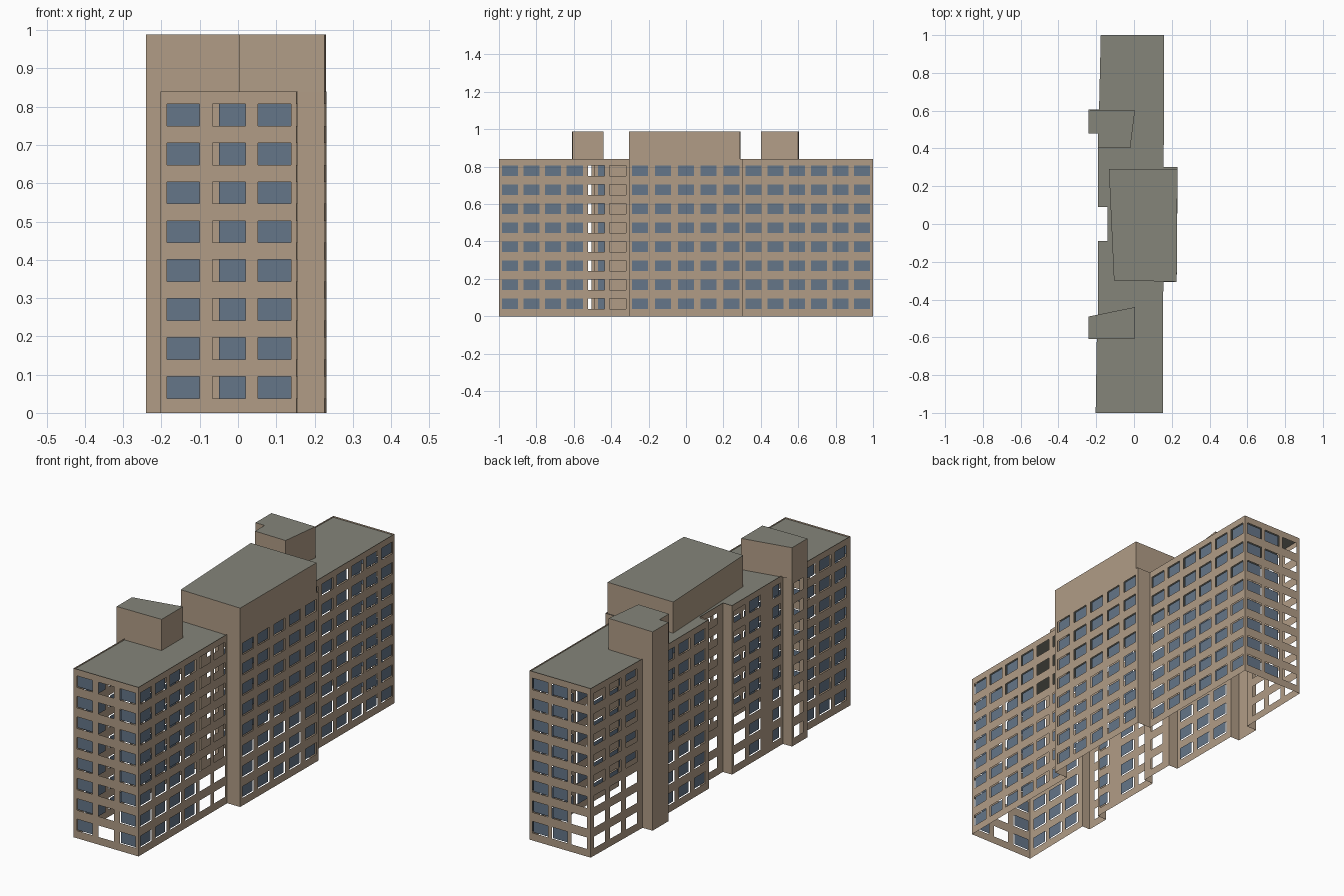
import bpy
import bmesh
from mathutils import Vector

cube = bpy.data.objects.get("Cube")
if cube:
    bpy.data.objects.remove(cube, do_unlink=True)


def material(name, rgb):
    m = bpy.data.materials.new(name)
    m.use_nodes = True
    m.diffuse_color = (*rgb, 1)
    m.node_tree.nodes["Principled BSDF"].inputs["Base Color"].default_value = (*rgb, 1)
    return m


TAN = material("tan wall", (0.44, 0.335, 0.24))
GLASS = material("blue grey glass", (0.13, 0.18, 0.25))
ROOF = material("grey roof", (0.235, 0.235, 0.195))

WALL_TOP, ROOF_Z, PENT_TOP = 0.84, 0.833, 0.988
FLOORS, PITCH, SILL, HEAD = 8, 0.1017, 0.038, 0.095
WIDTH, RECESS = 0.086, 0.007


def finish(bm, name, *mats):
    bmesh.ops.remove_doubles(bm, verts=bm.verts, dist=0.0001)
    mesh = bpy.data.meshes.new(name)
    bm.to_mesh(mesh)
    bm.free()
    for m in mats:
        mesh.materials.append(m)
    obj = bpy.data.objects.new(name, mesh)
    bpy.context.collection.objects.link(obj)
    return obj


def quad(bm, a, b, z0, z1):
    pts = ((a, z0), (b, z0), (b, z1), (a, z1))
    bm.faces.new([bm.verts.new((p.x, p.y, z)) for p, z in pts])


def wall(walls, glass, start, end, columns):
    """Wall strip with window holes; columns hold (centre, glazed, width)."""
    a, b = Vector(start), Vector(end)
    axis = 0 if abs(b.x - a.x) > abs(b.y - a.y) else 1
    span = b[axis] - a[axis]
    inward = Vector((a.y - b.y, b.x - a.x)).normalized() * RECESS
    spot = lambda t: a.lerp(b, t)
    last = 0.0
    holes = []
    for c, glazed, w in columns:
        ts = sorted(((c - w / 2 - a[axis]) / span, (c + w / 2 - a[axis]) / span))
        holes.append((ts[0], ts[1], glazed))
    for t0, t1, glazed in sorted(holes):
        quad(walls, spot(last), spot(t0), 0, WALL_TOP)
        below = 0.0
        for floor in range(FLOORS):
            sill, head = SILL + PITCH * floor, HEAD + PITCH * floor
            quad(walls, spot(t0), spot(t1), below, sill)
            below = head
            if glazed:
                # two panes per window
                mid = (t0 + t1) / 2
                for u, v in ((t0, mid), (mid, t1)):
                    quad(glass, spot(u) + inward, spot(v) + inward, sill, head)
        quad(walls, spot(t0), spot(t1), below, WALL_TOP)
        last = t1
    quad(walls, spot(last), b, 0, WALL_TOP)


def row(first, step, count, open_ones=()):
    return [(first + step * i, i not in open_ones, WIDTH) for i in range(count)]


# Ground plan, anticlockwise: each corner with the windows of the wall that follows it
plan = [
    ((-0.203, -1), row(-0.143, 0.119, 3, (1,))),            # front end
    ((0.153, -1), row(-0.94, 0.115, 6, (4, 5))),            # left side, front wing
    ((0.155, -0.306), []),
    ((0.226, -0.306), row(-0.245, 0.122, 5)),               # projecting centre block
    ((0.231, 0.303), []),
    ((0.157, 0.303), row(0.362, 0.116, 6)),                 # left side, back wing
    ((0.16, 1), row(-0.113, 0.107, 3, (0,))),               # back end
    ((-0.176, 1), row(0.69, 0.121, 3, (0, 1, 2))),          # right side, back wing
    ((-0.185, 0.605), []),
    ((-0.24, 0.605), []),                                   # back stair tower
    ((-0.24, 0.48), []),
    ((-0.19, 0.48), row(0.16, 0.123, 3)),
    ((-0.19, 0.09), []),
    ((-0.14, 0.09), row(0.0, 0.1, 1, (0,))),                # notch
    ((-0.14, -0.09), []),
    ((-0.19, -0.09), [(-0.15, False, WIDTH), (-0.27, True, WIDTH), (-0.44, True, 0.06)]),
    ((-0.19, -0.49), []),
    ((-0.24, -0.49), [(-0.54, False, 0.07)]),               # front stair tower
    ((-0.24, -0.61), []),
    ((-0.197, -0.61), row(-0.925, 0.118, 3)),               # right side, front wing
]

walls, glass = bmesh.new(), bmesh.new()
for i, (corner, columns) in enumerate(plan):
    wall(walls, glass, corner, plan[(i + 1) % len(plan)][0], columns)
finish(walls, "outer_walls", TAN)
finish(glass, "window_panes", GLASS)

# Flat roof just below the wall tops
bm = bmesh.new()
bm.faces.new([bm.verts.new((x, y, ROOF_Z)) for (x, y), _ in plan])
finish(bm, "main_roof", ROOF)


def penthouse(name, outline):
    bm = bmesh.new()
    n = len(outline)
    for i in range(n):
        quad(bm, Vector(outline[i]), Vector(outline[(i + 1) % n]), ROOF_Z, PENT_TOP)
    top = bm.faces.new([bm.verts.new((x, y, PENT_TOP)) for x, y in outline])
    top.material_index = 1
    finish(bm, name, TAN, ROOF)


# Rooftop rooms
penthouse("centre_penthouse",
          [(-0.106, -0.298), (0.226, -0.306), (0.23, 0.288), (-0.133, 0.291)])
penthouse("front_penthouse",
          [(-0.24, -0.61), (0.005, -0.607), (0.005, -0.44), (-0.24, -0.49)])
penthouse("back_penthouse",
          [(-0.19, 0.405), (-0.02, 0.402), (0.005, 0.60), (-0.24, 0.605),
           (-0.24, 0.48), (-0.19, 0.48)])
